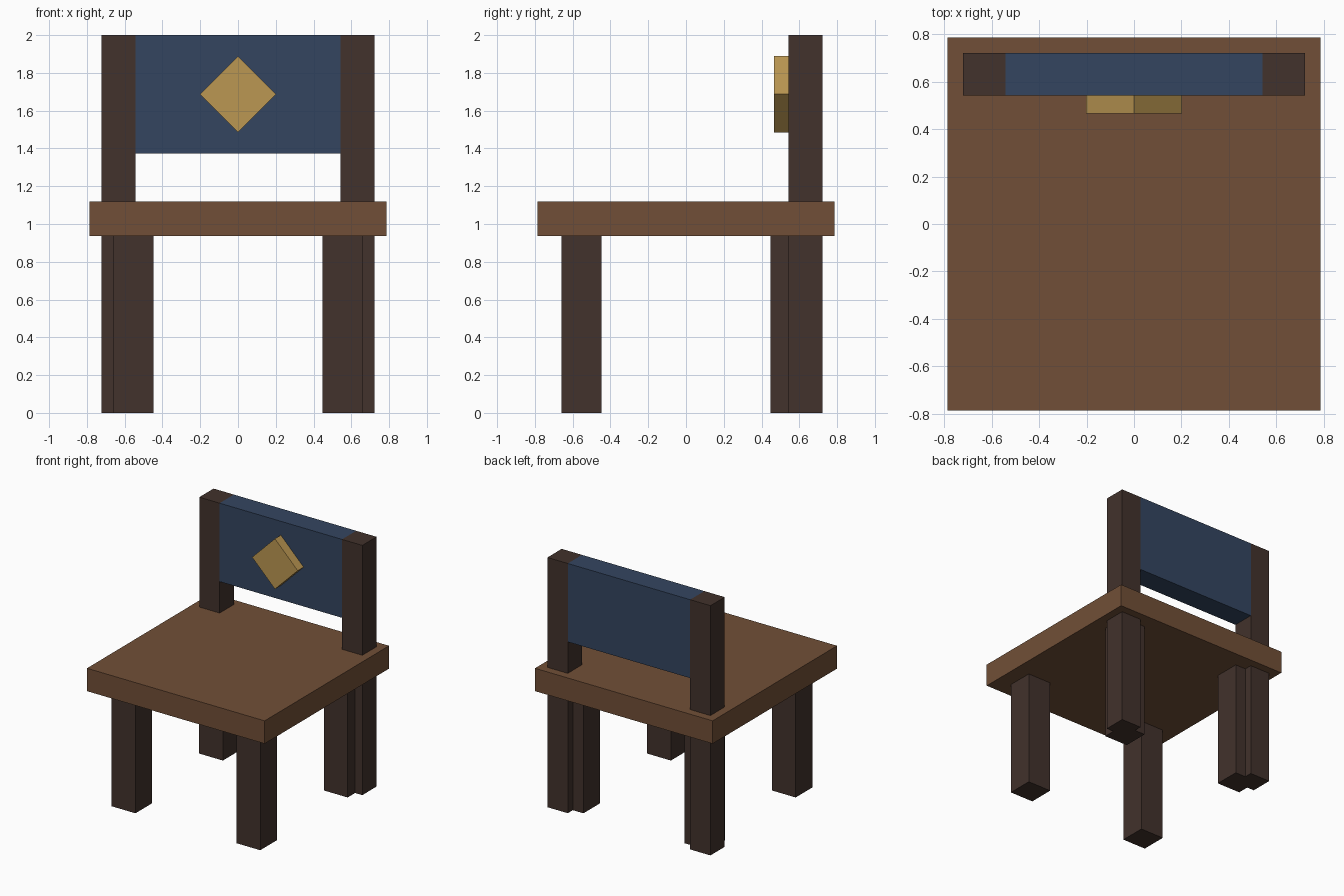
import bpy
from math import radians, sqrt

if "Cube" in bpy.data.objects:
    bpy.data.objects.remove(bpy.data.objects["Cube"])


def material(name, rgb):
    m = bpy.data.materials.new(name)
    m.diffuse_color = (*rgb, 1)
    m.use_nodes = True
    m.node_tree.nodes["Principled BSDF"].inputs["Base Color"].default_value = m.diffuse_color
    return m


DARK = material("dark_wood", (0.054, 0.032, 0.025))
WOOD = material("seat_wood", (0.165, 0.078, 0.038))
BLUE = material("blue_panel", (0.034, 0.060, 0.118))
GOLD = material("gold", (0.50, 0.31, 0.085))


def box(name, x, y, z, mat, turn=0):
    """Box from (min, max) ranges, optionally turned about the y axis."""
    bpy.ops.mesh.primitive_cube_add(
        size=1, location=[sum(r) / 2 for r in (x, y, z)], rotation=(0, radians(turn), 0))
    ob = bpy.context.object
    ob.name = name
    ob.scale = [r[1] - r[0] for r in (x, y, z)]
    ob.data.materials.append(mat)
    return ob


# Seat slab
SEAT_BOTTOM, SEAT_TOP = 0.937, 1.12
box("seat", (-0.787, 0.787), (-0.787, 0.787), (SEAT_BOTTOM, SEAT_TOP), WOOD)

# Four legs, plus full-height back posts overlapping the rear legs
for side, label in ((-1, "left"), (1, "right")):
    leg_x = sorted((side * 0.448, side * 0.658))
    post_x = sorted((side * 0.542, side * 0.722))
    box(f"front_leg_{label}", leg_x, (-0.658, -0.448), (0, SEAT_BOTTOM), DARK)
    box(f"back_leg_{label}", leg_x, (0.448, 0.658), (0, SEAT_BOTTOM), DARK)
    box(f"back_post_{label}", post_x, (0.542, 0.722), (0, 2), DARK)

# Backrest panel between the posts
box("backrest", (-0.542, 0.542), (0.542, 0.722), (1.372, 2), BLUE)

# Diamond ornament on the backrest front
h = 0.202 / sqrt(2)
box("diamond", (-h, h), (0.467, 0.56), (1.687 - h, 1.687 + h), GOLD, turn=45)
